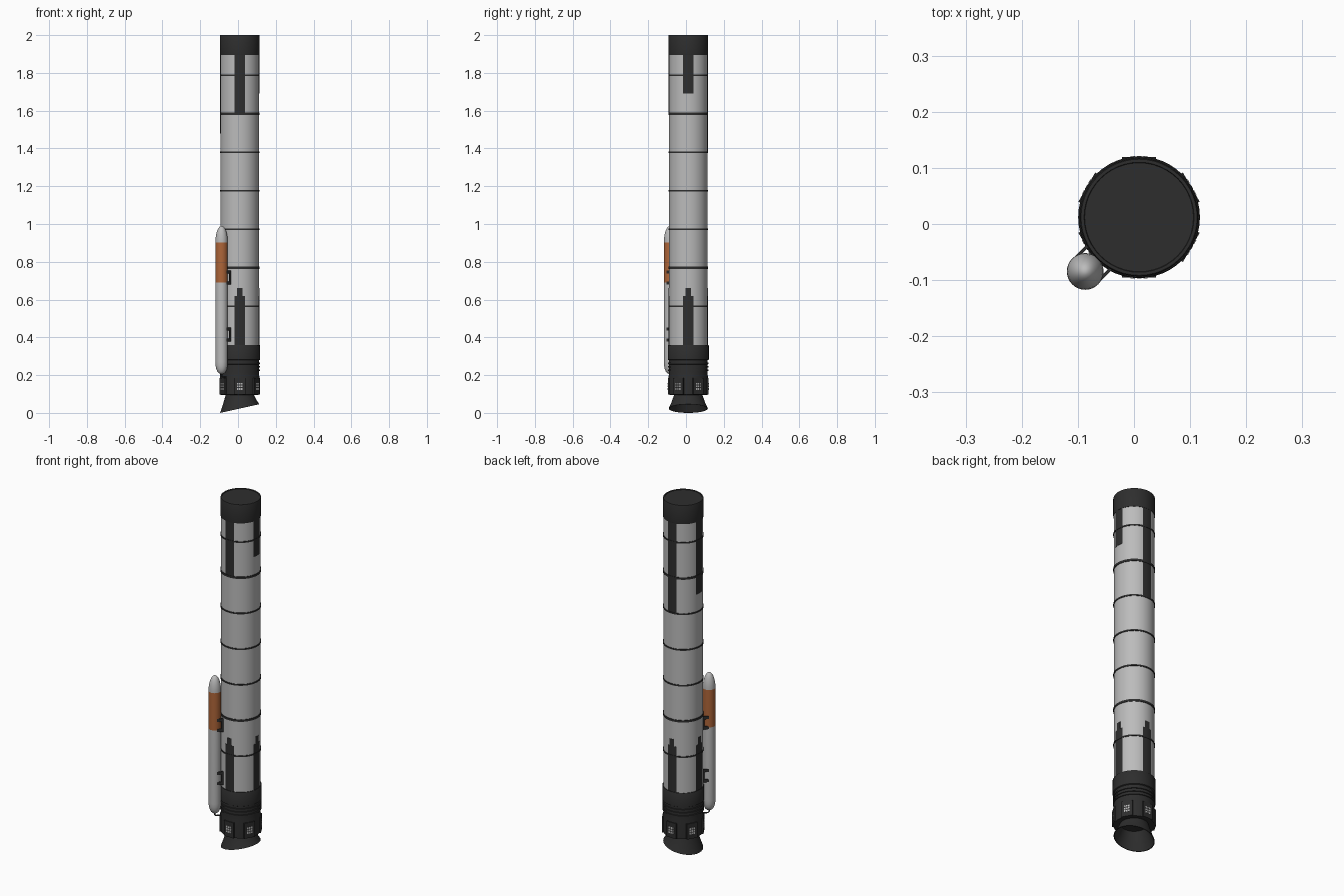
import bpy, bmesh, math
from mathutils import Vector, Matrix

if "Cube" in bpy.data.objects:
    bpy.data.objects.remove(bpy.data.objects["Cube"])

CX, CY, R = 0.009, 0.012, 0.1025      # main body axis and radius
SEG = 48


def material(name, rgb):
    m = bpy.data.materials.new(name)
    m.diffuse_color = (*rgb, 1)
    m.use_nodes = True
    m.node_tree.nodes["Principled BSDF"].inputs["Base Color"].default_value = m.diffuse_color
    return m


GREY = material("light grey", (0.50, 0.50, 0.50))
DARK = material("charcoal", (0.027, 0.027, 0.027))
ORANGE = material("burnt orange", (0.42, 0.13, 0.04))


def finish(name, bm, mats, smooth=True):
    bmesh.ops.recalc_face_normals(bm, faces=bm.faces)
    me = bpy.data.meshes.new(name)
    bm.to_mesh(me)
    bm.free()
    ob = bpy.data.objects.new(name, me)
    bpy.context.collection.objects.link(ob)
    for m in mats:
        me.materials.append(m)
    if smooth:
        bpy.ops.object.select_all(action='DESELECT')
        ob.select_set(True)
        bpy.context.view_layer.objects.active = ob
        bpy.ops.object.shade_smooth_by_angle(angle=math.radians(35))
    return ob


def lathe(name, profile, mats, cx=CX, cy=CY, seg=SEG, closed=False, rule=None, bend=None):
    bm = bmesh.new()
    rings = []
    for r, z in profile:
        if r < 1e-6:
            rings.append([bm.verts.new((cx, cy, z))] * seg)
        else:
            rings.append([bm.verts.new((cx + r * math.cos(2 * math.pi * i / seg),
                                        cy + r * math.sin(2 * math.pi * i / seg), z))
                          for i in range(seg)])
    pairs = list(zip(rings, rings[1:])) + ([(rings[-1], rings[0])] if closed else [])
    for a, b in pairs:
        for i in range(seg):
            j = (i + 1) % seg
            vs = list(dict.fromkeys((a[i], a[j], b[j], b[i])))
            if len(vs) > 2:
                f = bm.faces.new(vs)
                if rule:
                    f.material_index = rule(f.calc_center_median().z)
    if bend:
        for v in bm.verts:
            bend(v)
    return finish(name, bm, mats, True)


def add_box(bm, size, centre, angle, origin=(CX, CY)):
    """Box placed in a frame turned by angle about the vertical axis at origin."""
    m = (Matrix.Translation((origin[0], origin[1], 0)) @ Matrix.Rotation(angle, 4, 'Z')
         @ Matrix.Translation(centre) @ Matrix.Diagonal((*size, 1)))
    bmesh.ops.create_cube(bm, size=1, matrix=m)


# main body tube
lathe("body_tube", [(0, 0.34), (R, 0.34), (R, 1.90), (0, 1.90)], [GREY])

# dark top collar with a shallow rim
lathe("top_collar", [(0, 1.894), (0.1045, 1.894), (0.1055, 1.90), (0.1055, 1.994),
                     (0.1035, 2.0), (0.098, 2.0), (0.097, 1.997), (0, 1.997)], [DARK])

# seam rings, every fourth one thicker
for i in range(7):
    z = 1.787 - 0.2037 * i
    h = 0.006 if i in (1, 5) else 0.004
    lathe("seam_ring_%d" % (i + 1), [(0.1, z - h), (0.1055, z - h), (0.1055, z + h), (0.1, z + h)],
          [DARK], closed=True)

# dark engine section with ribs
prof = [(0, 0.36), (0.1065, 0.36), (0.1085, 0.357), (0.1085, 0.282), (0.103, 0.279)]
for z in (0.262, 0.244, 0.226):
    prof += [(0.103, z + 0.005), (0.107, z + 0.004), (0.107, z - 0.004), (0.103, z - 0.005)]
prof += [(0.103, 0.20), (0.104, 0.19), (0.104, 0.097), (0.097, 0.095), (0.06, 0.105), (0, 0.105)]
lathe("engine_section", prof, [DARK])

# vertical dark stripes: (direction in quarter turns, bottom, top)
def stripe(name, quarter, z0, z1, half):
    bm = bmesh.new()
    r = R + 0.0012
    mid = quarter * SEG // 4
    cols = []
    for k in range(-half, half + 1):
        a = 2 * math.pi * (mid + k) / SEG
        cols.append([bm.verts.new((CX + q * math.cos(a), CY + q * math.sin(a), z))
                     for q, z in ((R - 0.001, z0), (r, z0), (r, z1), (R - 0.001, z1))])
    for a, b in zip(cols, cols[1:]):
        for i in range(4):
            j = (i + 1) % 4
            bm.faces.new((a[i], a[j], b[j], b[i]))
    bm.faces.new(cols[0])
    bm.faces.new(cols[-1])
    finish(name, bm, [DARK])


SIDES = ((0, "right", 1.69), (1, "back", 1.38), (2, "left", 1.48), (3, "front", 1.585))
for q, side, low in SIDES:
    stripe("upper_stripe_" + side, q, low, 1.90, 2)
    stripe("lower_stripe_" + side, q, 0.35, 0.62, 2)
    stripe("lower_stripe_tip_" + side, q, 0.62, 0.66, 1)

# six boxes around the engine section, each with a small pale grid
boxes, grids = bmesh.new(), bmesh.new()
for i in range(6):
    a = math.radians(60 * i + 30)
    add_box(boxes, (0.018, 0.060, 0.088), (0.0985, 0, 0.141), a)
    for u in (-1, 0, 1):
        for w in (-1, 0, 1):
            add_box(grids, (0.002, 0.008, 0.010), (0.108, u * 0.0115, 0.141 + w * 0.0135), a)
finish("engine_boxes", boxes, [DARK], False)
finish("box_grids", grids, [GREY], False)

# hollow flared nozzle with a slanted mouth
def slant(v):
    t = (0.11 - v.co.z) / 0.11
    v.co.z += max(t, 0) * 0.046 * (v.co.x - CX + 0.1035) / 0.207


lathe("nozzle", [(0.062, 0.11), (0.070, 0.11), (0.078, 0.08), (0.091, 0.035), (0.1035, 0.0),
                 (0.1, 0.0), (0.087, 0.035), (0.072, 0.08), (0.064, 0.108), (0.0, 0.108)],
      [DARK], bend=slant)

# side booster with domed ends and an orange band
BX, BY, BR = -0.087, -0.0845, 0.0327
prof = [(0, 0.205), (0.012, 0.208), (0.021, 0.216), (0.028, 0.232), (0.0317, 0.25), (BR, 0.27),
        (BR, 0.69), (BR, 0.903)]
prof += [(BR * math.cos(t), 0.903 + 0.087 * math.sin(t))
         for t in (math.pi / 2 * k / 8 for k in range(1, 8))] + [(0, 0.99)]
lathe("side_booster", prof, [GREY, ORANGE], BX, BY, 32,
      rule=lambda z: 1 if 0.69 < z < 0.903 else 0)

# brackets joining the booster to the body
DIAG = math.radians(45)
br = bmesh.new()
for zc in (0.717, 0.415):
    for s in (-1, 1):
        add_box(br, (0.022, 0.006, 0.076), (0.040, s * 0.029, zc), DIAG, (BX, BY))
        for dz in (-0.029, 0.029):
            add_box(br, (0.050, 0.006, 0.016), (0.024, s * 0.029, zc + dz), DIAG, (BX, BY))
finish("booster_brackets", br, [DARK], False)

# feed pipe from the booster base into the engine section
d = Vector((math.cos(DIAG), math.sin(DIAG), 0))
pts = [Vector((BX, BY, z)) for z in (0.215, 0.196)] + \
      [Vector((BX, BY, 0.19)) + d * 0.006, Vector((BX, BY, 0.19)) + d * 0.05]
cu = bpy.data.curves.new("feed_pipe", 'CURVE')
cu.dimensions = '3D'
cu.bevel_depth = 0.004
cu.bevel_resolution = 2
cu.use_fill_caps = True
sp = cu.splines.new('POLY')
sp.points.add(len(pts) - 1)
for p, co in zip(sp.points, pts):
    p.co = (*co, 1)
cu.materials.append(DARK)
bpy.context.collection.objects.link(bpy.data.objects.new("feed_pipe", cu))
